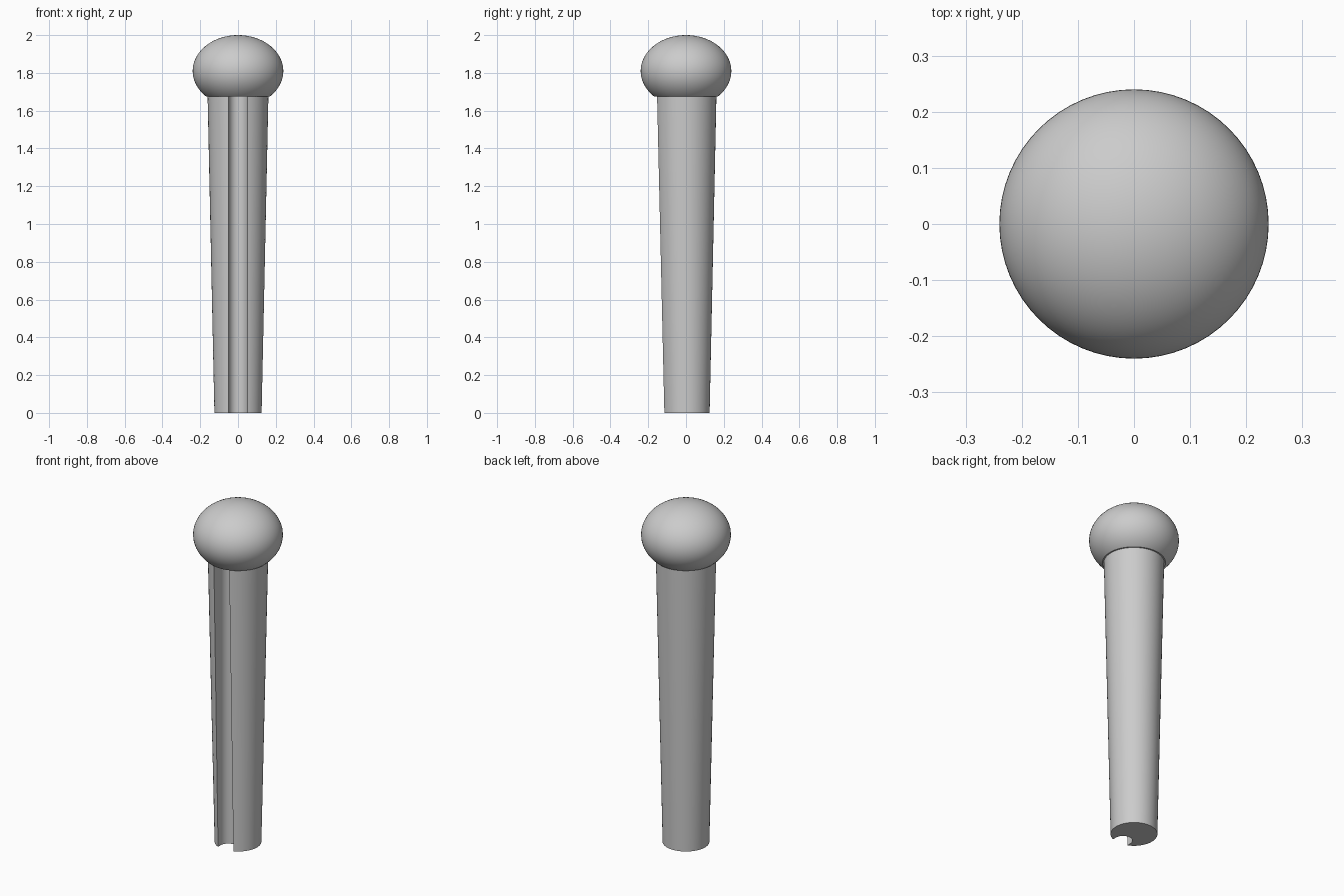
import bpy, bmesh
from math import sin, cos, asin, pi, sqrt, radians

if "Cube" in bpy.data.objects:
    bpy.data.objects.remove(bpy.data.objects["Cube"], do_unlink=True)

SHAFT_TOP = 1.675
SLOT_R = 0.05        # half width of the slot and radius of its floor
SLOT_Y = -0.09       # centre of the rounded floor

grey = bpy.data.materials.new("light grey")
grey.diffuse_color = (0.6, 0.6, 0.6, 1)
grey.use_nodes = True
grey.node_tree.nodes["Principled BSDF"].inputs["Base Color"].default_value = (0.6, 0.6, 0.6, 1)


def finish(name, bm):
    """Turn a bmesh into a smooth-shaded object with sharp edges kept."""
    bmesh.ops.recalc_face_normals(bm, faces=bm.faces[:])
    mesh = bpy.data.meshes.new(name)
    bm.to_mesh(mesh)
    bm.free()
    mesh.materials.append(grey)
    obj = bpy.data.objects.new(name, mesh)
    bpy.context.collection.objects.link(obj)
    bpy.ops.object.select_all(action="DESELECT")
    obj.select_set(True)
    bpy.context.view_layer.objects.active = obj
    bpy.ops.object.shade_smooth_by_angle(angle=radians(30))
    return obj


def loft(bm, rings):
    """Bridge consecutive closed rings of points; cap the ends."""
    loops = [[bm.verts.new(p) for p in ring] for ring in rings]
    for a, b in zip(loops, loops[1:]):
        n = len(a)
        for i in range(n):
            j = (i + 1) % n
            bm.faces.new((a[i], a[j], b[j], b[i]))
    bm.faces.new(loops[0][::-1])
    bm.faces.new(loops[-1])


def slotted_ring(r, z, steps=64, slot_steps=16):
    """Circle opened at the front by a round-bottomed slot."""
    gap = asin(SLOT_R / r)
    pts = []
    for i in range(steps + 1):
        a = -pi / 2 + gap + (2 * pi - 2 * gap) * i / steps
        pts.append((r * cos(a), r * sin(a), z))
    for i in range(slot_steps + 1):
        a = pi - pi * i / slot_steps
        pts.append((SLOT_R * cos(a), SLOT_Y + SLOT_R * sin(a), z))
    return pts


# Tapered shaft with the slot along its front
bm = bmesh.new()
loft(bm, [slotted_ring(0.125, 0), slotted_ring(0.161, SHAFT_TOP)])
finish("shaft", bm)

# Flattened ball head, cut flat where it meets the shaft
bm = bmesh.new()
bmesh.ops.create_uvsphere(bm, u_segments=64, v_segments=40, radius=1)
for v in bm.verts:
    v.co = (v.co.x * 0.24, v.co.y * 0.24, v.co.z * 0.19 + 1.81)
cut = bmesh.ops.bisect_plane(bm, geom=bm.verts[:] + bm.edges[:] + bm.faces[:],
                             plane_co=(0, 0, SHAFT_TOP), plane_no=(0, 0, -1),
                             clear_outer=True)
rim = [e for e in cut["geom_cut"] if isinstance(e, bmesh.types.BMEdge)]
bmesh.ops.contextual_create(bm, geom=rim)
finish("head", bm)
